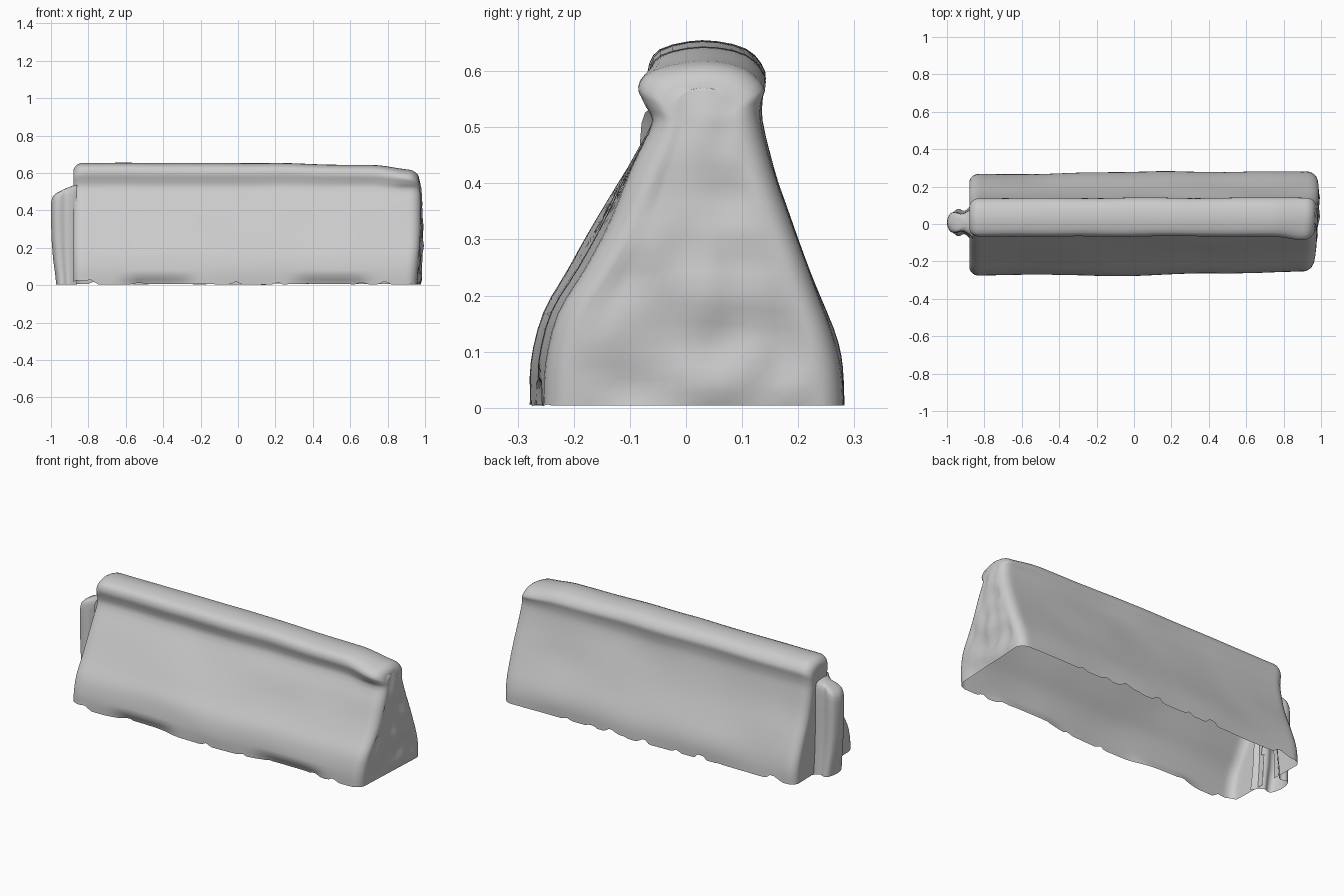
import bpy, math
from mathutils import Vector, noise

if "Cube" in bpy.data.objects:
    bpy.data.objects.remove(bpy.data.objects["Cube"])


def spline(points, steps):
    # Catmull-Rom curve through the points
    pts = [Vector(p) for p in points]
    pts = [2 * pts[0] - pts[1]] + pts + [2 * pts[-1] - pts[-2]]
    out = []
    for a, b, c, d in zip(pts, pts[1:], pts[2:], pts[3:]):
        for k in range(steps):
            t = k / steps
            out.append(0.5 * (2 * b + (c - a) * t + (2 * a - 5 * b + 4 * c - d) * t * t
                              + (3 * b - a - 3 * c + d) * t ** 3))
    return out + [pts[-2]]


def smooth(a, b, v):
    t = min(1, max(0, (v - a) / (b - a)))
    return t * t * (3 - 2 * t)


def make_object(name, verts, faces):
    mesh = bpy.data.meshes.new(name)
    mesh.from_pydata(verts, [], faces)
    mesh.update()
    obj = bpy.data.objects.new(name, mesh)
    bpy.context.collection.objects.link(obj)
    bpy.ops.object.select_all(action='DESELECT')
    obj.select_set(True)
    bpy.context.view_layer.objects.active = obj
    bpy.ops.object.mode_set(mode='EDIT')
    bpy.ops.mesh.select_all(action='SELECT')
    bpy.ops.mesh.remove_doubles(threshold=0.0005)
    bpy.ops.mesh.normals_make_consistent(inside=False)
    bpy.ops.object.mode_set(mode='OBJECT')
    bpy.ops.object.shade_smooth_by_angle(angle=math.radians(55))
    return obj


# Barrier cross-section (y, z), front foot over the rail to the back foot
profile = spline([
    (-.276, .005), (-.272, .08), (-.25, .17), (-.203, .25), (-.152, .34), (-.103, .43),
    (-.057, .515), (-.058, .56), (-.066, .60), (-.045, .638), (.03, .654), (.105, .64),
    (.138, .60), (.133, .56), (.131, .51), (.152, .43), (.187, .33), (.222, .24),
    (.26, .14), (.276, .07), (.279, .005)], 3)
N = len(profile)
LEFT, RIGHT, R = -.88, .97, .055


def shell_point(x, y, z, inset):
    h = z / .65
    low = 1 - smooth(.3, .52, z)
    # ragged bottom edge
    if z < .01:
        z += .05 * max(0, noise.noise(Vector((x * 15, y * 2, 1.7))) - .1)
    # worn, lowered right end with a lump under the rail
    z -= (.012 * smooth(.1, .75, x) + .026 * smooth(.72, .96, x)) * smooth(.5, .64, z)
    lump = math.exp(-((x - .9) / .1) ** 2 - ((z - .565) / .045) ** 4)
    if y < 0:
        y -= .02 * lump
        # front face drifts inward toward the right end
        y += (.02 * smooth(.0, .8, x) + .004 * math.sin(x * 7)) * low
        # scooped drain openings along the front foot
        scoop = max(math.exp(-((x + .42) / .18) ** 4), math.exp(-((x - .5) / .19) ** 4))
        y += .03 * scoop * (1 - smooth(.01, .06, z))
    else:
        y -= .012 * (1 - smooth(-.8, .2, x)) * low
    # slight waviness
    y += .006 * noise.noise(Vector((x * 3, y * 4, z * 5))) * smooth(0, .05, abs(y))
    z += .003 * noise.noise(Vector((x * 4, y * 4, 7.3)))
    # rounded ends
    y = .03 + (y - .03) * (1 - inset / max(.11, abs(y - .03)))
    z -= inset * smooth(.45, .65, z)
    if x > .8:
        x += (.05 * y - .004 + .015 * math.sin(math.pi * min(1, h))) * smooth(.8, .97, x)
    return (x, y, max(.002, z))


arc = [k / 6 * math.pi / 2 for k in range(7)]
count = 90
stations = [(LEFT + R * (1 - math.cos(a)), .8 * R * (1 - math.sin(a))) for a in arc]
stations += [(LEFT + R + (RIGHT - LEFT - 2 * R) * k / count, 0) for k in range(1, count)]
stations += [(RIGHT - R + R * math.sin(a), .9 * R * (1 - math.cos(a))) for a in arc]

verts, faces = [], []
for x, inset in stations:
    verts += [shell_point(x, p.x, p.y, inset) for p in profile]
for s in range(len(stations) - 1):
    for i in range(N - 1):
        a = s * N + i
        faces.append((a, a + 1, a + N + 1, a + N))

# End walls: rows between matching front and back profile points
COLS = 16
for s, is_left in ((0, True), (len(stations) - 1, False)):
    base = len(verts)
    half = N // 2
    for i in range(half + 1):
        a, b = Vector(verts[s * N + i]), Vector(verts[s * N + N - 1 - i])
        for c in range(COLS + 1):
            p = a.lerp(b, c / COLS)
            if not is_left and 0 < c < COLS and 0 < i < half:
                p.x += .014 * noise.noise(Vector((2, p.y * 14, p.z * 12)))
            verts.append(p)
    for i in range(half):
        for c in range(COLS):
            a = base + i * (COLS + 1) + c
            quad = (a, a + 1, a + COLS + 2, a + COLS + 1)
            mid = sum((Vector(verts[q]) for q in quad), Vector()) / 4
            if is_left and abs(mid.y - .01) < .045 and mid.z < .46:
                continue  # the connector is hollow into the body
            faces.append(quad)
make_object("barrier_shell", verts, faces)

# Connector tongue on the left end: bulb-shaped plan stacked upward
plan = spline([(-.86, .09), (-.882, .066), (-.92, .048), (-.955, .056), (-.985, .045), (-1, 0),
               (-.985, -.045), (-.955, -.056), (-.92, -.048), (-.882, -.066), (-.86, -.09)], 4)
# height, length factor, width factor
levels = [(.004, .8, 1.3), (.06, .84, 1.2), (.14, .92, 1.08), (.25, .98, 1), (.36, 1, 1),
          (.44, 1, 1), (.465, .98, .97), (.482, .93, .9), (.492, .82, .75), (.496, .62, .45),
          (.498, .45, .15)]
M = len(plan)
verts, faces = [], []
for z, length, width in levels:
    for p in plan:
        x = -.86 + (p.x + .86) * length
        lift = .4 * (x + .97) * smooth(.36, .48, z)
        verts.append((x, .008 + p.y * width, z + lift))
for s in range(len(levels) - 1):
    for i in range(M - 1):
        a = s * M + i
        faces.append((a, a + 1, a + M + 1, a + M))
top = (len(levels) - 1) * M
faces.append(tuple(range(top, top + M)))
make_object("connector_tongue", verts, faces)
